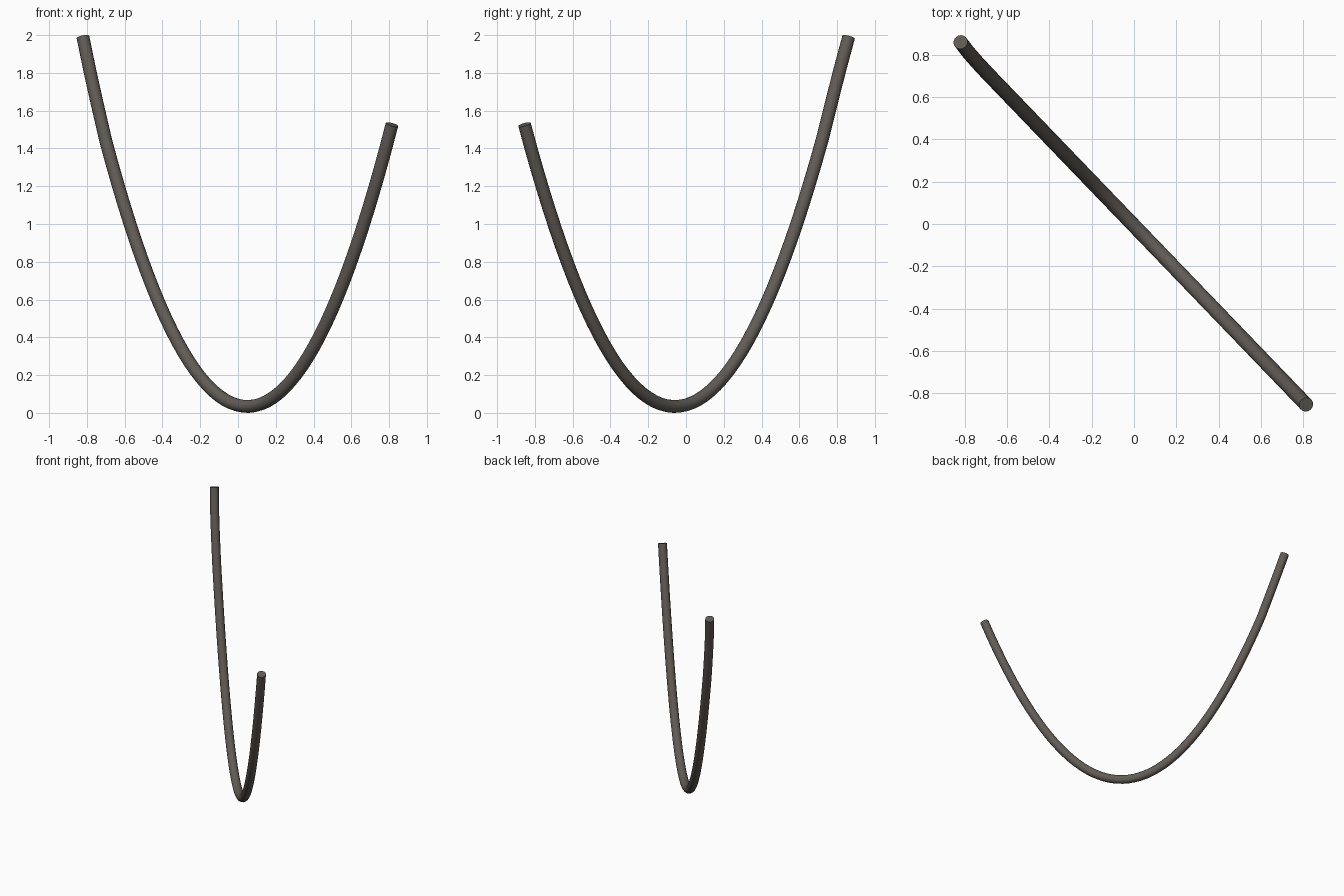
import bpy
import math

if "Cube" in bpy.data.objects:
    bpy.data.objects.remove(bpy.data.objects["Cube"])

RADIUS = 0.034


def arc_point(x):
    """Centre line: a parabola standing in a diagonal vertical plane."""
    k = 2.55 if x > 0.05 else 2.5
    return (x, -0.008 - 1.039 * x, RADIUS + k * (x - 0.05) ** 2)


# Path: parabola from the short end, then the slightly bent tip of the long end
steps = 48
path = [arc_point(0.815 - 1.515 * i / steps) for i in range(steps + 1)]
path += [(-0.745, 0.768, 1.635), (-0.785, 0.814, 1.815), (-0.821, 0.861, 1.99)]

# Round bar swept along the path
curve = bpy.data.curves.new("bent_rod", "CURVE")
curve.dimensions = "3D"
curve.bevel_depth = RADIUS
curve.bevel_resolution = 6
curve.use_fill_caps = True
spline = curve.splines.new("POLY")
spline.points.add(len(path) - 1)
for point, co in zip(spline.points, path):
    point.co = (*co, 1.0)

rod = bpy.data.objects.new("bent_rod", curve)
bpy.context.collection.objects.link(rod)
bpy.context.view_layer.objects.active = rod
rod.select_set(True)
bpy.ops.object.convert(target="MESH")
rod = bpy.context.object
rod.name = "bent_rod"
bpy.ops.object.shade_smooth_by_angle(angle=math.radians(40))

# Dark brown-grey finish
mat = bpy.data.materials.new("dark_metal")
mat.diffuse_color = (0.12, 0.105, 0.09, 1.0)
mat.use_nodes = True
mat.node_tree.nodes["Principled BSDF"].inputs["Base Color"].default_value = mat.diffuse_color
rod.data.materials.clear()
rod.data.materials.append(mat)
